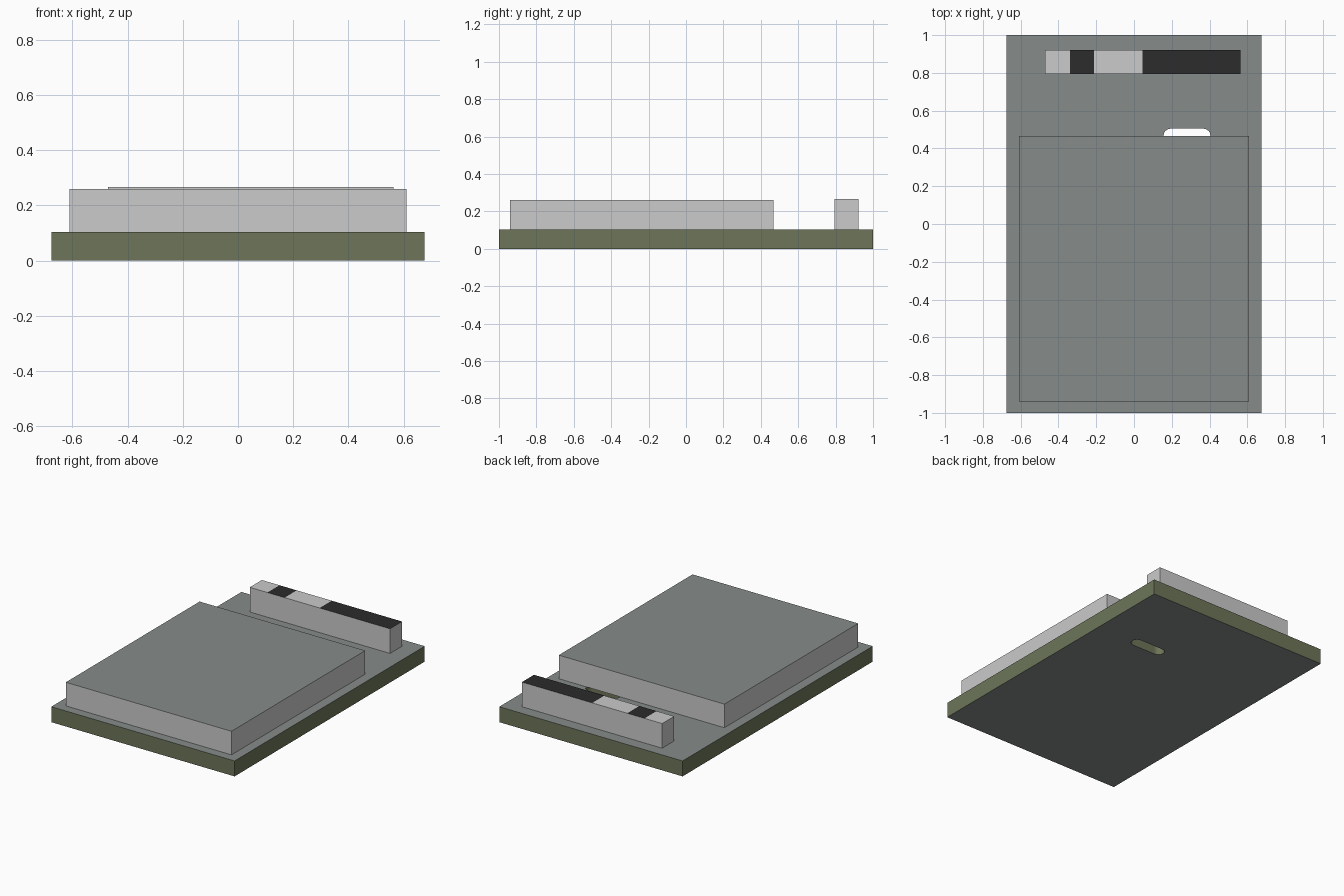
import bpy, bmesh, math
from mathutils import Vector

if "Cube" in bpy.data.objects:
    bpy.data.objects.remove(bpy.data.objects["Cube"])


def material(name, rgb):
    m = bpy.data.materials.new(name)
    m.diffuse_color = (*rgb, 1.0)
    m.use_nodes = True
    m.node_tree.nodes["Principled BSDF"].inputs["Base Color"].default_value = m.diffuse_color
    return m


GREY = material("slate grey", (0.240, 0.264, 0.255))
OLIVE = material("olive", (0.155, 0.179, 0.100))
LIGHT = material("light grey", (0.595, 0.595, 0.595))
DARK = material("near black", (0.025, 0.025, 0.025))


def finish(bm, name, mats, rule):
    """Turn the bmesh into an object, painting each face by a rule."""
    bmesh.ops.recalc_face_normals(bm, faces=bm.faces)
    bm.normal_update()
    for f in bm.faces:
        f.material_index = rule(f)
    me = bpy.data.meshes.new(name)
    bm.to_mesh(me)
    bm.free()
    for m in mats:
        me.materials.append(m)
    ob = bpy.data.objects.new(name, me)
    bpy.context.collection.objects.link(ob)
    return ob


def box_mesh(x0, x1, y0, y1, z0, z1):
    bm = bmesh.new()
    bmesh.ops.create_cube(bm, size=1)
    for v in bm.verts:
        v.co = Vector(((x0 + x1) / 2 + v.co.x * (x1 - x0),
                       (y0 + y1) / 2 + v.co.y * (y1 - y0),
                       (z0 + z1) / 2 + v.co.z * (z1 - z0)))
    return bm


BOARD_TOP = 0.103

# base board: rectangle with a rounded slot right through it
rect = [(-0.675, -1), (0.675, -1), (0.675, 1), (-0.675, 1)]
r, cy, left, right = 0.038, 0.467, 0.156, 0.405
slot = []
for cx, start in ((right - r, -90), (left + r, 90)):
    for i in range(9):
        a = math.radians(start + i * 22.5)
        slot.append((cx + r * math.cos(a), cy + r * math.sin(a)))
bm = bmesh.new()
for loop in (rect, slot):
    vs = [bm.verts.new((x, y, 0)) for x, y in loop]
    for a, b in zip(vs, vs[1:] + vs[:1]):
        bm.edges.new((a, b))
bmesh.ops.triangle_fill(bm, use_beauty=True, edges=bm.edges[:], normal=(0, 0, 1))
ext = bmesh.ops.extrude_face_region(bm, geom=bm.faces[:], use_keep_orig=True)
for g in ext["geom"]:
    if isinstance(g, bmesh.types.BMVert):
        g.co.z = BOARD_TOP
finish(bm, "base_board", [GREY, OLIVE], lambda f: 0 if abs(f.normal.z) > 0.5 else 1)

# raised panel: light sides, slate top
finish(box_mesh(-0.61, 0.61, -0.94, 0.467, BOARD_TOP, 0.26), "raised_panel",
       [GREY, LIGHT], lambda f: 0 if f.normal.z > 0.5 else 1)

# striped bar: cut across at the stripe borders, dark on some top sections
bm = box_mesh(-0.47, 0.563, 0.795, 0.922, BOARD_TOP, 0.267)
for x in (-0.34, -0.213, 0.045):
    bmesh.ops.bisect_plane(bm, geom=bm.verts[:] + bm.edges[:] + bm.faces[:],
                           plane_co=(x, 0, 0), plane_no=(1, 0, 0))


def stripe(f):
    x = f.calc_center_median().x
    return 1 if f.normal.z > 0.5 and (-0.34 < x < -0.213 or x > 0.045) else 0


finish(bm, "striped_bar", [LIGHT, DARK], stripe)
